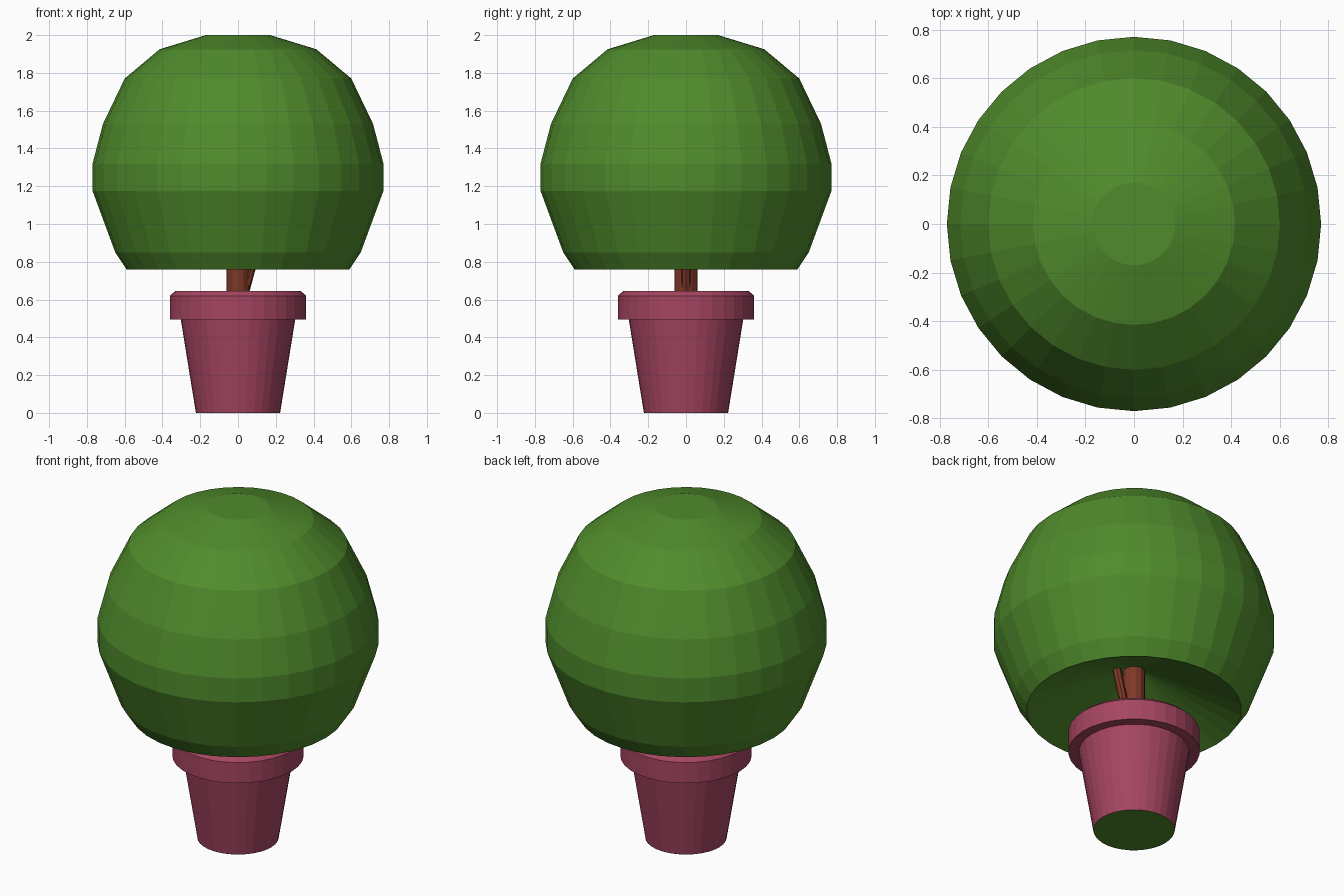
import bpy, bmesh
from math import sin, cos, pi

if "Cube" in bpy.data.objects:
    bpy.data.objects.remove(bpy.data.objects["Cube"])


def material(name, rgb):
    m = bpy.data.materials.new(name)
    m.diffuse_color = (*rgb, 1)
    m.use_nodes = True
    m.node_tree.nodes["Principled BSDF"].inputs["Base Color"].default_value = m.diffuse_color
    return m


GREEN = material("leaf_green", (0.08, 0.26, 0.025))
PINK = material("pot_pink", (0.38, 0.06, 0.12))
BROWN = material("bark_brown", (0.21, 0.04, 0.02))


def lathe(name, rings, sides, mats, cap_mat=0):
    """Closed flat-shaded solid from (radius, z[, x offset]) rings, bottom to top."""
    bm = bmesh.new()
    loops = []
    for r, z, *off in rings:
        dx = off[0] if off else 0
        loops.append([bm.verts.new((dx + r * cos(2 * pi * i / sides),
                                    r * sin(2 * pi * i / sides), z))
                      for i in range(sides)])
    for a, b in zip(loops, loops[1:]):
        for i in range(sides):
            j = (i + 1) % sides
            bm.faces.new((a[i], a[j], b[j], b[i]))
    bottom = bm.faces.new(loops[0][::-1])
    bottom.material_index = cap_mat
    bm.faces.new(loops[-1])
    bmesh.ops.recalc_face_normals(bm, faces=bm.faces)
    me = bpy.data.meshes.new(name)
    bm.to_mesh(me)
    bm.free()
    for m in mats:
        me.materials.append(m)
    ob = bpy.data.objects.new(name, me)
    bpy.context.collection.objects.link(ob)
    return ob


# Foliage ball with a hollow cone underneath
lathe("foliage", [(0.04, 1.01), (0.59, 0.76), (0.65, 0.85), (0.77, 1.175),
                  (0.77, 1.32), (0.715, 1.53), (0.60, 1.77), (0.415, 1.925),
                  (0.17, 2.0)], 32, [GREEN])

# Tapered pot with chamfered lip and recessed top; its base is green
lathe("pot", [(0.223, 0), (0.303, 0.495), (0.36, 0.495), (0.36, 0.62),
              (0.333, 0.645), (0.28, 0.645), (0.27, 0.59)], 32, [PINK, GREEN], 1)

# Soil
lathe("soil", [(0.268, 0.585), (0.268, 0.6)], 32, [BROWN])

# Trunk and small leaning branch
lathe("trunk", [(0.06, 0.59), (0.06, 1.02)], 12, [BROWN])
lathe("branch", [(0.025, 0.62, 0.03), (0.025, 0.98, 0.127)], 8, [BROWN])
